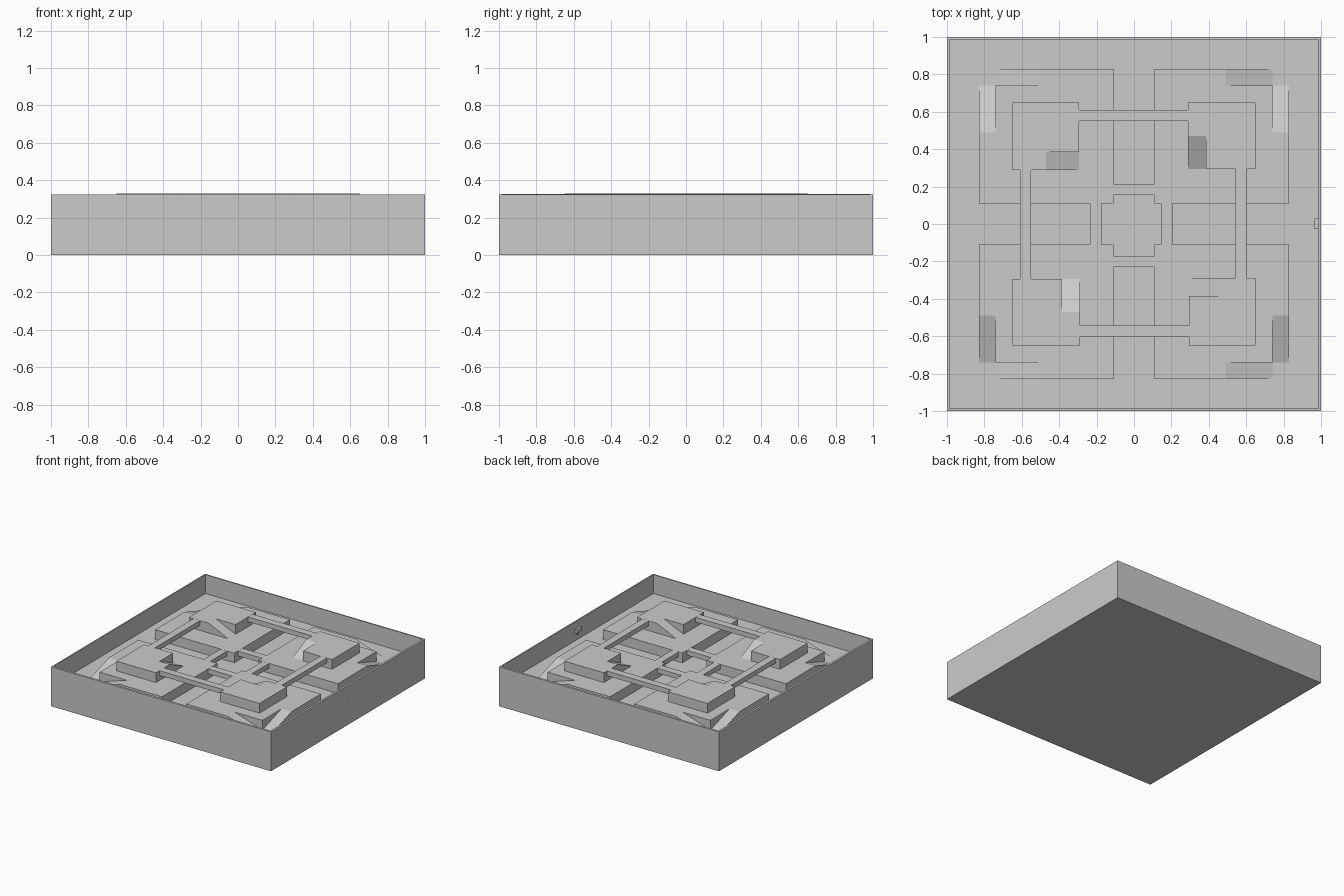
import bpy, bmesh, math
from mathutils import Matrix

if "Cube" in bpy.data.objects:
    bpy.data.objects.remove(bpy.data.objects["Cube"])

FLOOR, MID, TOP, RIM = 0.17, 0.25, 0.33, 0.323

stone = bpy.data.materials.new("light_grey")
stone.diffuse_color = (0.6, 0.6, 0.6, 1)
stone.use_nodes = True
stone.node_tree.nodes["Principled BSDF"].inputs["Base Color"].default_value = stone.diffuse_color


def finish(bm, name):
    bmesh.ops.remove_doubles(bm, verts=bm.verts, dist=1e-5)
    bmesh.ops.recalc_face_normals(bm, faces=bm.faces)
    me = bpy.data.meshes.new(name)
    bm.to_mesh(me)
    bm.free()
    ob = bpy.data.objects.new(name, me)
    me.materials.append(stone)
    bpy.context.collection.objects.link(ob)
    return ob


def prism(bm, profile, a, b, axis):
    """Extrude a (u, z) profile from a to b along axis 'x' or 'y'."""
    def ring(t):
        return [bm.verts.new((t, u, z) if axis == 'x' else (u, t, z)) for u, z in profile]
    r0, r1 = ring(a), ring(b)
    n = len(profile)
    bm.faces.new(r0)
    bm.faces.new(r1[::-1])
    for i in range(n):
        j = (i + 1) % n
        bm.faces.new((r0[i], r1[i], r1[j], r0[j]))


def box(bm, x0, x1, y0, y1, z0, z1):
    prism(bm, [(x0, z0), (x1, z0), (x1, z1), (x0, z1)], y0, y1, 'y')


# Tray: square rings from the base up the outside, over the thin rim, down to the floor
bm = bmesh.new()
rings = [[bm.verts.new((sx * r, sy * r, z)) for sx, sy in ((-1, -1), (1, -1), (1, 1), (-1, 1))]
         for r, z in ((1, 0), (1, RIM), (0.986, RIM + 0.002), (0.986, FLOOR))]
for lo, hi in zip(rings, rings[1:]):
    for i in range(4):
        j = (i + 1) % 4
        bm.faces.new((lo[i], lo[j], hi[j], hi[i]))
bm.faces.new(rings[0][::-1])
bm.faces.new(rings[-1])
finish(bm, "tray")

for k, side in enumerate(("right_back", "left_back", "left_front", "right_front")):
    rot = Matrix.Rotation(math.pi / 2 * k, 4, 'Z')

    # Lower terrace: square core, with outer strips ramping down to the corner
    bm = bmesh.new()
    box(bm, 0.11, 0.74, 0.11, 0.74, FLOOR, MID)
    strip = [(0.11, FLOOR), (0.74, FLOOR), (0.49, MID), (0.11, MID)]
    prism(bm, strip, 0.74, 0.83, 'x')
    prism(bm, strip, 0.74, 0.83, 'y')
    bmesh.ops.transform(bm, matrix=rot, verts=bm.verts)
    finish(bm, "lower_terrace_" + side)

    # Upper terrace: block with a narrow ramp cut in its inner corner
    bm = bmesh.new()
    box(bm, 0.385, 0.65, 0.293, 0.65, MID, TOP)
    prism(bm, [(0.293, MID), (0.65, MID), (0.65, TOP), (0.47, TOP)], 0.29, 0.385, 'x')
    bmesh.ops.transform(bm, matrix=rot, verts=bm.verts)
    finish(bm, "upper_terrace_" + side)

# Bridges: long ones join the upper terraces, short ones the lower terraces
for name, reach, z, offsets in (
        ("long_bridge", 0.293, TOP, (0.58, -0.573, -0.58, 0.572)),
        ("short_bridge", 0.11, MID, (0.185, -0.2, -0.205, 0.175))):
    for i, o in enumerate(offsets):
        bm = bmesh.new()
        span, width = (-reach, reach), (o - 0.03, o + 0.03)
        box(bm, *(span + width if i < 2 else width + span), z - 0.04, z - 0.0005)
        finish(bm, name + "_" + ("back", "front", "left", "right")[i])

# Small fitting through the right wall
bm = bmesh.new()
box(bm, 0.965, 0.99, -0.028, 0.03, 0.235, 0.265)
box(bm, 0.98, 1.0008, -0.01, 0.01, 0.212, 0.232)
finish(bm, "wall_fitting")
